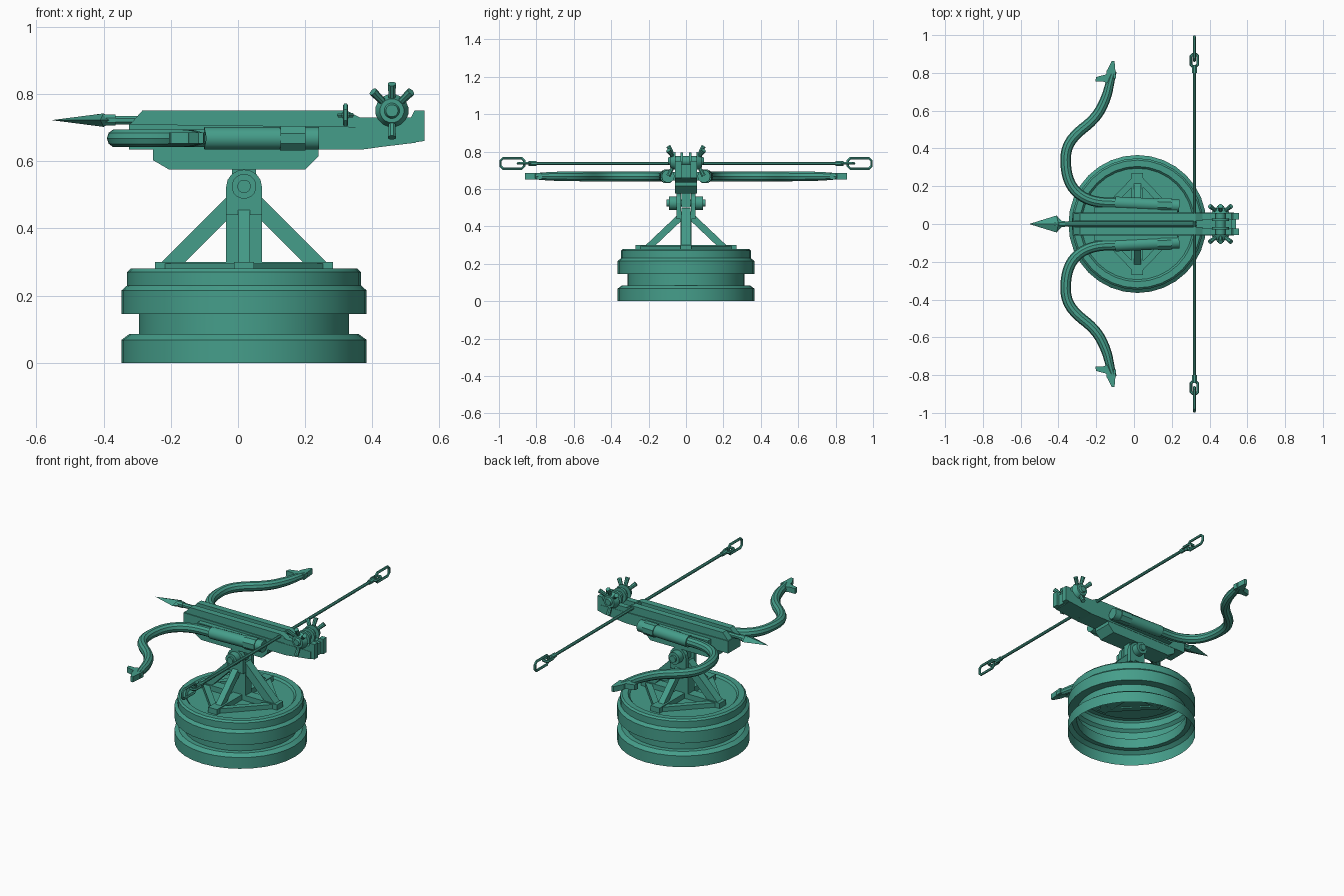
import bpy, bmesh, math
from mathutils import Vector, Matrix

cube = bpy.data.objects.get("Cube")
if cube:
    bpy.data.objects.remove(cube, do_unlink=True)

TEAL = (0.06, 0.34, 0.255, 1)
mat = bpy.data.materials.new("teal_green")
mat.use_nodes = True
mat.diffuse_color = TEAL
mat.node_tree.nodes["Principled BSDF"].inputs["Base Color"].default_value = TEAL
CX = 0.018  # turntable centre


def smooth(ob):
    bpy.ops.object.select_all(action="DESELECT")
    ob.select_set(True)
    bpy.context.view_layer.objects.active = ob
    bpy.ops.object.shade_smooth_by_angle(angle=math.radians(35))


def finish(name, bm, closed=True, rounded=False):
    if closed:
        bmesh.ops.recalc_face_normals(bm, faces=bm.faces)
    me = bpy.data.meshes.new(name)
    bm.to_mesh(me)
    bm.free()
    me.materials.append(mat)
    ob = bpy.data.objects.new(name, me)
    bpy.context.collection.objects.link(ob)
    if rounded:
        smooth(ob)
    return ob


def prism(name, pts, a, b, axis="y"):
    """Flat outline extruded between a and b along y (xz outline) or z (xy outline)."""
    bm = bmesh.new()
    place = (lambda p, d: (p[0], d, p[1])) if axis == "y" else (lambda p, d: (p[0], p[1], d))
    lo = [bm.verts.new(place(p, a)) for p in pts]
    hi = [bm.verts.new(place(p, b)) for p in pts]
    bm.faces.new(lo)
    bm.faces.new(hi)
    for i in range(len(pts)):
        j = (i + 1) % len(pts)
        bm.faces.new((lo[i], lo[j], hi[j], hi[i]))
    return finish(name, bm)


def box(name, x0, x1, y0, y1, z0, z1):
    return prism(name, [(x0, z0), (x1, z0), (x1, z1), (x0, z1)], y0, y1)


def rod(name, p, q, r, r2=None, n=16):
    """Cylinder, cone or (n=4) square beam from p to q."""
    p, q = Vector(p), Vector(q)
    d = q - p
    m = Matrix.Translation((p + q) / 2) @ d.to_track_quat("Z", "Y").to_matrix().to_4x4()
    m = m @ Matrix.Rotation(math.pi / n, 4, "Z")
    bm = bmesh.new()
    bmesh.ops.create_cone(bm, cap_ends=True, segments=n, radius1=r,
                          radius2=r if r2 is None else r2, depth=d.length, matrix=m)
    return finish(name, bm, rounded=n > 8)


def lathe(name, prof, n=32):
    bm = bmesh.new()
    rings = [[bm.verts.new((CX + r * math.cos(math.tau * i / n), r * math.sin(math.tau * i / n), z))
              for i in range(n)] for r, z in prof]
    for a, b in zip(rings, rings[1:]):
        for i in range(n):
            j = (i + 1) % n
            bm.faces.new((a[i], a[j], b[j], b[i]))
    bm.faces.new(rings[-1])
    return finish(name, bm, closed=False, rounded=True)


def tube(name, pts, depth, cyclic=False, kind="NURBS", res=3):
    """Round tube; each point is x, y, z, radius factor."""
    cu = bpy.data.curves.new(name, "CURVE")
    cu.dimensions = "3D"
    cu.bevel_depth = depth
    cu.bevel_resolution = res
    cu.use_fill_caps = not cyclic
    sp = cu.splines.new(kind)
    sp.points.add(len(pts) - 1)
    for cp, (x, y, z, r) in zip(sp.points, pts):
        cp.co = (x, y, z, 1)
        cp.radius = r
    sp.use_cyclic_u = cyclic
    if kind == "NURBS":
        sp.order_u = 3
        sp.use_endpoint_u = True
        sp.resolution_u = 5
    cu.materials.append(mat)
    ob = bpy.data.objects.new(name, cu)
    bpy.context.collection.objects.link(ob)
    bpy.ops.object.select_all(action="DESELECT")
    ob.select_set(True)
    bpy.context.view_layer.objects.active = ob
    bpy.ops.object.convert(target="MESH")
    smooth(bpy.context.view_layer.objects.active)


# Hollow turntable with a groove
lathe("turntable", [(.365, 0), (.365, .068), (.342, .085), (.313, .085), (.313, .145), (.365, .145),
                    (.365, .215), (.348, .23), (.348, .27), (.338, .28), (.305, .28), (.295, .268)])

# Foot frame: crossed beams, diamond beams and braces
box("foot_beam_x", CX - .265, CX + .265, -.03, .03, .262, .3)
box("foot_beam_y", CX - .03, CX + .03, -.27, .27, .262, .3)
for sx in (-1, 1):
    rod("brace_x", (CX + sx * .235, 0, .275), (CX + sx * .03, 0, .48), .035, n=4)
    rod("brace_y", (CX, sx * .215, .275), (CX, sx * .02, .46), .026, n=4)
    for sy in (-1, 1):
        rod("diamond_beam", (CX + sx * .24, 0, .278), (CX, sy * .25, .278), .024, n=4)

# Post, yoke and pivot
box("post", CX - .053, CX + .053, -.03, .03, .265, .48)
arch = [(CX + .053 * math.cos(t * math.pi / 8), .525 + .05 * math.sin(t * math.pi / 8)) for t in range(9)]
yoke = [(CX + .053, .44)] + arch + [(CX - .053, .44)]
for s in (-1, 1):
    prism("yoke_plate", yoke, s * .028, s * .052)
    rod("pivot_cap", (CX, s * .05, .525), (CX, s * .092, .525), .037)
    rod("pivot_stud", (CX, s * .09, .525), (CX, s * .105, .525), .02)
rod("pivot_axle", (CX, -.06, .525), (CX, .06, .525), .018)
box("hanger", CX - .036, CX + .036, -.024, .024, .5, .6)

# Stock
prism("stock_keel", [(-.253, .64), (-.253, .603), (-.205, .575), (.2, .575), (.24, .615), (.24, .64)],
      -.058, .058)
prism("stock", [(-.325, .635), (.365, .635), (.53, .655), (.53, .70), (-.325, .71)], -.06, .06)
for s in (-1, 1):
    prism("rail", [(-.325, .705), (-.285, .75), (.325, .75), (.362, .73), (.362, .7)], s * .016, s * .055)
    prism("rear_cheek", [(.35, .636), (.365, .634), (.555, .66), (.555, .75), (.525, .75), (.515, .73),
                         (.35, .73)], s * .024, s * .058)
box("tail_bridge", .515, .54, -.03, .03, .66, .73)

# Bolt with leaf-shaped head
rod("bolt_shaft", (-.4, 0, .722), (.33, 0, .722), .014, n=8)
bm = bmesh.new()
tip, tail = bm.verts.new((-.555, 0, .722)), bm.verts.new((-.368, 0, .722))
ring = [bm.verts.new(c) for c in ((-.41, .045, .722), (-.4, 0, .742), (-.41, -.045, .722), (-.4, 0, .702))]
for i in range(4):
    bm.faces.new((tip, ring[i], ring[i - 1]))
    bm.faces.new((tail, ring[i - 1], ring[i]))
finish("bolt_head", bm)
rod("bolt_socket", (-.42, 0, .722), (-.365, 0, .722), .018, n=8)

# Bow arms, sleeves and string links
ARM = [(.23, .1, 1), (-.05, .11, 1), (-.235, .115, 1), (-.345, .2, 1), (-.37, .36, 1), (-.33, .46, 1),
       (-.2, .56, 1), (-.145, .67, .95), (-.125, .76, .8), (-.108, .81, .6)]
for s in (-1, 1):
    tube("bow_arm", [(x, s * y, .668, r) for x, y, r in ARM], .028)
    rod("arm_sleeve", (.24, s * .096, .668), (-.1, s * .112, .668), .034)
    rod("sleeve_collar", (.2, s * .1, .668), (.125, s * .103, .668), .039, n=8)
    box("sleeve_mount", -.21, .23, s * .05, s * .09, .645, .692)
    prism("arm_tip", [(-.15, s * .77), (-.095, s * .77), (-.103, s * .862), (-.118, s * .862),
                      (-.145, s * .81)], .652, .685, "z")
    prism("arm_hook", [(-.12, s * .735), (-.165, s * .755), (-.205, s * .755), (-.2, s * .778),
                       (-.155, s * .79), (-.12, s * .805)], .653, .685, "z")

    # Chain links at the string ends
    for across, y0, y1, w in ((False, .865, .992, .028), (True, .835, .898, .018)):
        c = w * .5
        loop = [(-w + c, y0), (-w, y0 + c), (-w, y1 - c), (-w + c, y1),
                (w - c, y1), (w, y1 - c), (w, y0 + c), (w - c, y0)]
        tube("string_link", [(.32 + (u if across else 0), s * y, .737 + (0 if across else u), 1)
                             for u, y in loop], .008, cyclic=True, kind="POLY", res=1)
    rod("string_end", (.32, s * .8, .737), (.32, s * .842, .737), .014, n=8)
rod("string", (.32, -.83, .737), (.32, .83, .737), .0095, n=8)

# Winch with spoked hand wheels
WX, WZ = .458, .75
rod("winch_drum", (WX, -.055, WZ), (WX, .055, WZ), .026)
for s in (-1, 1):
    rod("winch_flange", (WX, s * .015, WZ), (WX, s * .03, WZ), .045)
    rod("wheel_hub", (WX, s * .055, WZ), (WX, s * .085, WZ), .05, .036)
    rod("wheel_cap", (WX, s * .083, WZ), (WX, s * .096, WZ), .024, .018)
    for deg in (45, 90, 135, 270):
        c, d = math.cos(math.radians(deg)), math.sin(math.radians(deg))
        rod("wheel_spoke", (WX + .03 * c, s * .068, WZ + .03 * d),
            (WX + .08 * c, s * .095, WZ + .08 * d), .010, .013, n=8)
